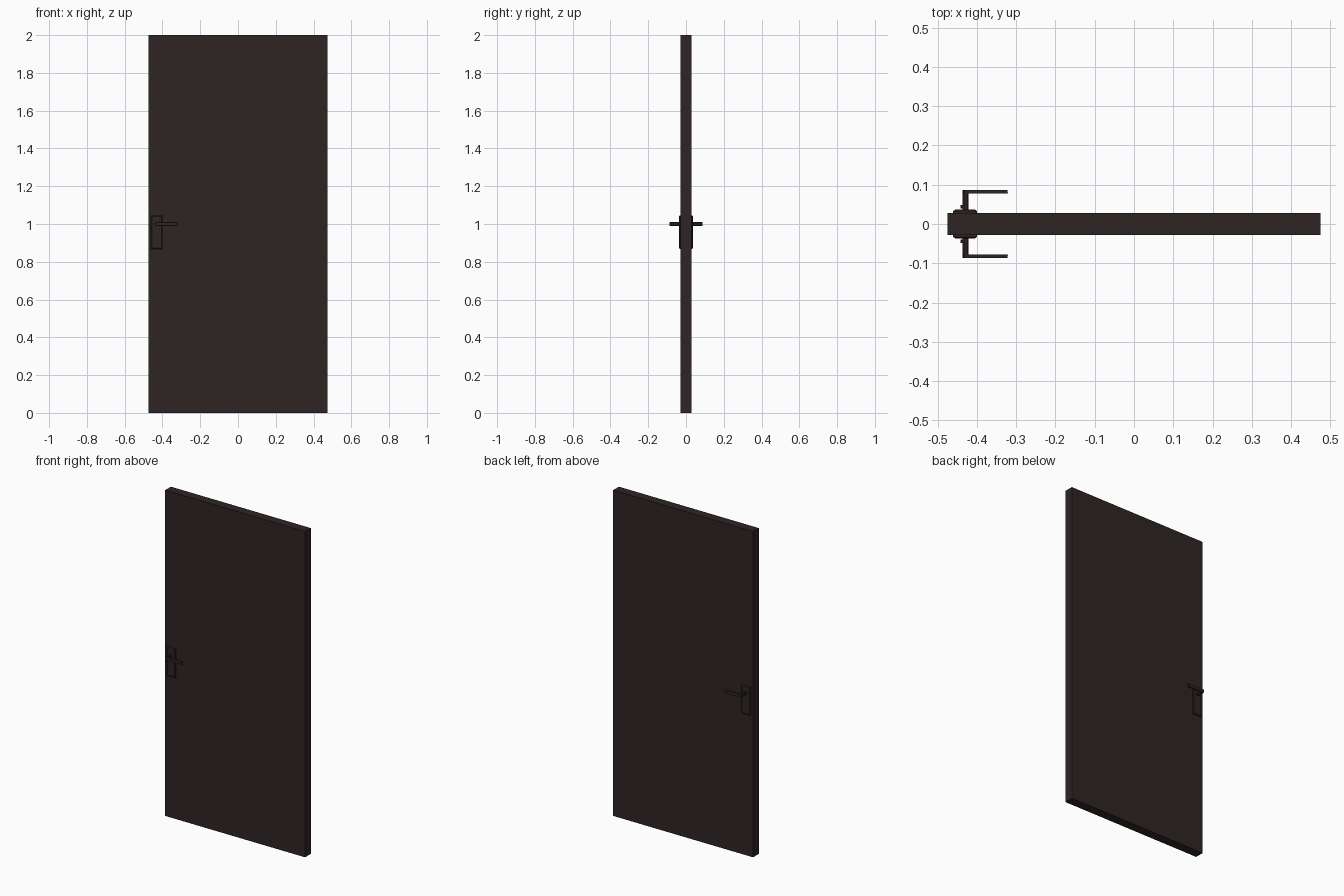
import bpy, bmesh

if "Cube" in bpy.data.objects:
    bpy.data.objects.remove(bpy.data.objects["Cube"])

mat = bpy.data.materials.new("dark brown")
mat.diffuse_color = (0.027, 0.018, 0.017, 1)
mat.use_nodes = True
mat.node_tree.nodes["Principled BSDF"].inputs["Base Color"].default_value = mat.diffuse_color


def finish(name, bm):
    bmesh.ops.recalc_face_normals(bm, faces=bm.faces)
    me = bpy.data.meshes.new(name)
    bm.to_mesh(me)
    bm.free()
    me.materials.append(mat)
    ob = bpy.data.objects.new(name, me)
    bpy.context.collection.objects.link(ob)
    return ob


def box(name, x0, x1, y0, y1, z0, z1, taper=0.0):
    """Box whose outer (far from y=0) face can be inset by taper."""
    bm = bmesh.new()
    bmesh.ops.create_cube(bm, size=1)
    for v in bm.verts:
        outer = v.co.y > 0
        t = taper if outer else 0
        v.co = (x1 - t if v.co.x > 0 else x0 + t,
                y1 if outer else y0,
                z1 - t if v.co.z > 0 else z0 + t)
    return finish(name, bm)


def extrude_y(name, pts, y0, y1):
    """Extrude an xz outline along y."""
    bm = bmesh.new()
    f = bm.faces.new([bm.verts.new((x, y0, z)) for x, z in pts])
    r = bmesh.ops.extrude_face_region(bm, geom=[f])
    bmesh.ops.translate(bm, vec=(0, y1 - y0, 0),
                        verts=[g for g in r["geom"] if isinstance(g, bmesh.types.BMVert)])
    bm.faces.new(list(f.verts)) if not f.is_valid else None
    return finish(name, bm)


# Door slab
box("door_slab", -0.475, 0.475, -0.028, 0.028, 0, 2)

# Handle set on both sides
for side, s in (("back", 1), ("front", -1)):
    parts = [
        # backplate: low body with chamfered rim
        box(side + "_backplate", -0.46, -0.4, 0.02, 0.033, 0.868, 1.045),
        box(side + "_backplate_rim", -0.46, -0.4, 0.033, 0.0375, 0.868, 1.045, 0.006),
        # spindle, with small set screw lug on its outer side
        extrude_y(side + "_spindle",
                  [(-0.4365, 0.995), (-0.432, 0.99), (-0.4255, 0.99), (-0.421, 0.995),
                   (-0.421, 1.005), (-0.4255, 1.01), (-0.432, 1.01), (-0.4365, 1.005)],
                  0.03, 0.0865),
        box(side + "_lug", -0.441, -0.433, 0.04, 0.048, 0.996, 1.004),
        # lever
        box(side + "_lever", -0.436, -0.321, 0.0775, 0.0865, 0.99, 1.01, 0.001),
    ]
    if s < 0:
        for ob in parts:
            bm = bmesh.new()
            bm.from_mesh(ob.data)
            for v in bm.verts:
                v.co.y *= -1
            bmesh.ops.recalc_face_normals(bm, faces=bm.faces)
            bm.to_mesh(ob.data)
            bm.free()
